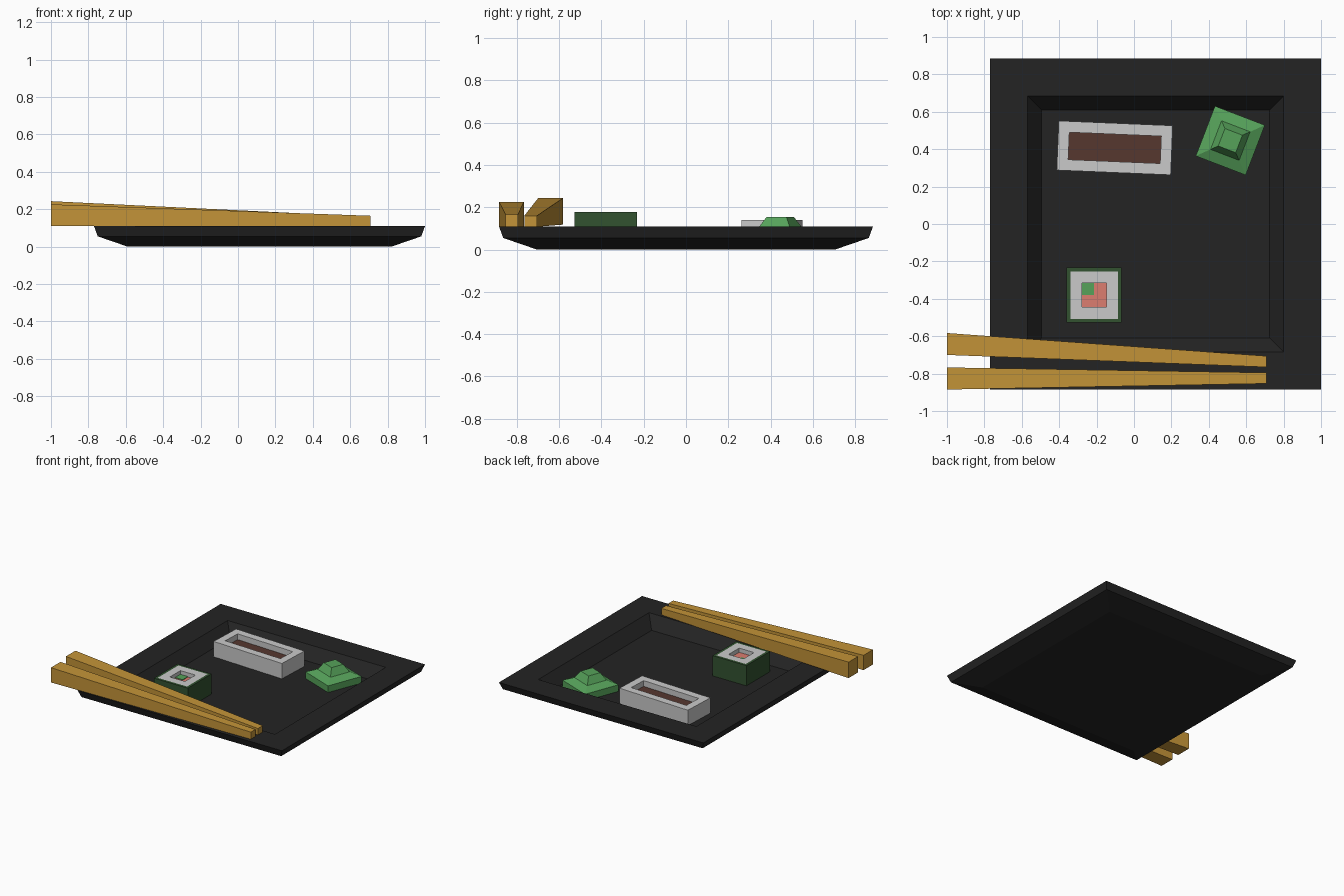
import bpy, bmesh, math
from mathutils import Matrix, Vector

if "Cube" in bpy.data.objects:
    bpy.data.objects.remove(bpy.data.objects["Cube"])


def material(name, r, g, b):
    m = bpy.data.materials.new(name)
    lin = [(c / 255 / 12.92) if c < 11 else ((c / 255 + 0.055) / 1.055) ** 2.4 for c in (r, g, b)]
    m.diffuse_color = (*lin, 1)
    m.use_nodes = True
    m.node_tree.nodes["Principled BSDF"].inputs["Base Color"].default_value = m.diffuse_color
    return m


BLACK = material("black lacquer", 36, 36, 36)
WOOD = material("golden wood", 196, 148, 56)
RICE = material("rice white", 202, 202, 202)
SEAWEED = material("seaweed green", 50, 82, 48)
GREEN = material("fresh green", 86, 162, 90)
SALMON = material("salmon", 220, 125, 112)
BROWN = material("dark sauce", 86, 55, 47)


def loft(name, rings, mats, bands=None, loc=(0, 0, 0), turn=0):
    """Join four-point rings with side faces and cap both ends.
    bands gives a material index for: start cap, each band, end cap."""
    bm = bmesh.new()
    rows = [[bm.verts.new(p) for p in ring] for ring in rings]
    bands = bands or [0] * (len(rings) + 1)
    bm.faces.new(rows[0][::-1]).material_index = bands[0]
    for k, (a, b) in enumerate(zip(rows, rows[1:])):
        for i in range(4):
            j = (i + 1) % 4
            bm.faces.new((a[i], a[j], b[j], b[i])).material_index = bands[k + 1]
    bm.faces.new(rows[-1]).material_index = bands[-1]
    bmesh.ops.recalc_face_normals(bm, faces=bm.faces[:])
    bm.transform(Matrix.Translation(Vector(loc)) @ Matrix.Rotation(math.radians(turn), 4, 'Z'))
    me = bpy.data.meshes.new(name)
    bm.to_mesh(me)
    bm.free()
    for m in mats:
        me.materials.append(m)
    ob = bpy.data.objects.new(name, me)
    bpy.context.collection.objects.link(ob)
    return ob


def rect(hx, hy, z):
    return [(-hx, -hy, z), (hx, -hy, z), (hx, hy, z), (-hx, hy, z)]


def square(h, z):
    return rect(h, h, z)


def end(x, y0, y1, z0, z1):
    return [(x, y0, z0), (x, y1, z0), (x, y1, z1), (x, y0, z1)]


FLOOR = 0.02

# Square plate with a flared underside and a sunken floor
loft("plate", [square(0.705, 0), square(0.865, 0.055), square(0.885, 0.11),
               square(0.685, 0.11), square(0.61, FLOOR)], [BLACK], loc=(0.115, 0, 0))

# Tapered chopsticks resting on the rim
loft("front_chopstick", [end(-1, -0.885, -0.767, 0.11, 0.226),
                         end(0.708, -0.853, -0.795, 0.11, 0.165)], [WOOD])
loft("rear_chopstick", [end(-1, -0.70, -0.583, 0.118, 0.243),
                        end(0.708, -0.765, -0.706, 0.108, 0.16)], [WOOD])

# Sushi roll: seaweed wrap, rice ring and sunken filling
loft("sushi_roll", [square(0.147, FLOOR), square(0.147, 0.178), square(0.127, 0.178),
                    square(0.065, 0.178), square(0.065, 0.145)],
     [SEAWEED, RICE, SALMON], [0, 0, 0, 1, 1, 2], loc=(-0.213, -0.38, 0))
loft("green_filling", [square(0.0325, 0.145), square(0.0325, 0.149)],
     [GREEN], loc=(-0.2455, -0.3475, 0))

# White dish with a pool of sauce
loft("sauce_dish", [rect(0.305, 0.132, FLOOR), rect(0.305, 0.132, 0.14),
                    rect(0.246, 0.073, 0.14), rect(0.246, 0.073, 0.095)],
     [RICE, BROWN], [0, 0, 0, 0, 1], loc=(-0.103, 0.407, 0), turn=-2.4)

# Stepped mound of green paste
loft("green_paste", [square(0.143, FLOOR), square(0.143, 0.072), square(0.082, 0.1),
                     square(0.05, 0.155)], [GREEN], loc=(0.515, 0.446, 0), turn=-21)
